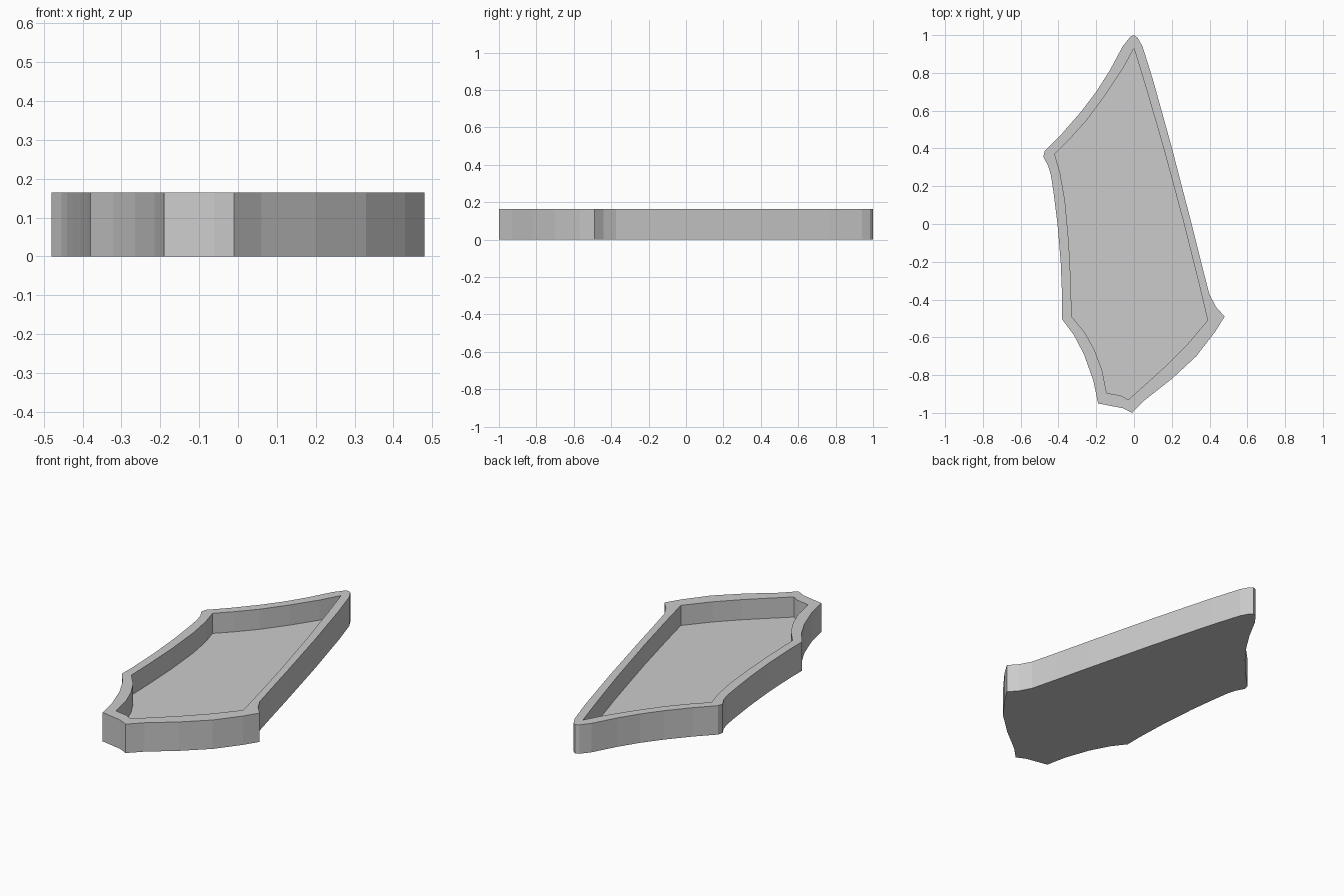
import bpy, bmesh

HEIGHT = 0.165   # top of the rim
FLOOR = 0.05     # top of the tray floor

# Outer contour, clockwise from the pointed tip
outer = [(0, 1.0), (0.02, 0.985), (0.045, 0.94), (0.10, 0.765), (0.20, 0.405),
         (0.305, 0.0), (0.36, -0.22), (0.40, -0.375), (0.435, -0.44), (0.48, -0.49),
         (0.43, -0.57), (0.33, -0.70), (0.20, -0.82), (0.06, -0.93), (-0.01, -1.0),
         (-0.06, -0.975), (-0.19, -0.95), (-0.215, -0.83), (-0.265, -0.69),
         (-0.32, -0.585), (-0.38, -0.505), (-0.38, -0.40), (-0.388, -0.20),
         (-0.405, 0.0), (-0.425, 0.16), (-0.44, 0.26), (-0.455, 0.31), (-0.48, 0.355),
         (-0.473, 0.385), (-0.38, 0.48), (-0.28, 0.595), (-0.20, 0.70),
         (-0.13, 0.81), (-0.06, 0.94), (-0.02, 0.99)]

# Inner contour of the recess
inner = [(0, 0.93), (0.07, 0.70), (0.157, 0.40), (0.265, 0.0), (0.34, -0.30),
         (0.39, -0.51), (0.28, -0.64), (0.17, -0.75), (0.06, -0.85), (-0.03, -0.93),
         (-0.07, -0.908), (-0.145, -0.895), (-0.17, -0.77), (-0.21, -0.665),
         (-0.26, -0.575), (-0.33, -0.49), (-0.335, -0.30), (-0.345, -0.10),
         (-0.365, 0.12), (-0.39, 0.265), (-0.42, 0.37), (-0.34, 0.45),
         (-0.25, 0.55), (-0.15, 0.685), (-0.06, 0.82)]

grey = bpy.data.materials.new("light grey")
grey.diffuse_color = (0.6, 0.6, 0.6, 1)

bm = bmesh.new()


def ring(points, z):
    """Closed loop of vertices and its edges at one height."""
    verts = [bm.verts.new((x, y, z)) for x, y in points]
    edges = [bm.edges.new((v, verts[i - 1])) for i, v in enumerate(verts)]
    return verts, edges


def wall(low, high):
    """Vertical strip joining two matching loops."""
    for i in range(len(low)):
        bm.faces.new((low[i - 1], low[i], high[i], high[i - 1]))


# Outer wall and underside
base, _ = ring(outer, 0)
rim_out, rim_out_edges = ring(outer, HEIGHT)
wall(base, rim_out)
bm.faces.new(base)

# Recess wall and floor
floor, _ = ring(inner, FLOOR)
rim_in, rim_in_edges = ring(inner, HEIGHT)
wall(floor, rim_in)
bm.faces.new(floor)

# Flat rim between the two contours
bmesh.ops.triangle_fill(bm, edges=rim_out_edges + rim_in_edges, use_beauty=True)
bmesh.ops.recalc_face_normals(bm, faces=bm.faces)

mesh = bpy.data.meshes.new("tray")
bm.to_mesh(mesh)
bm.free()
mesh.materials.append(grey)
bpy.context.collection.objects.link(bpy.data.objects.new("tray", mesh))
